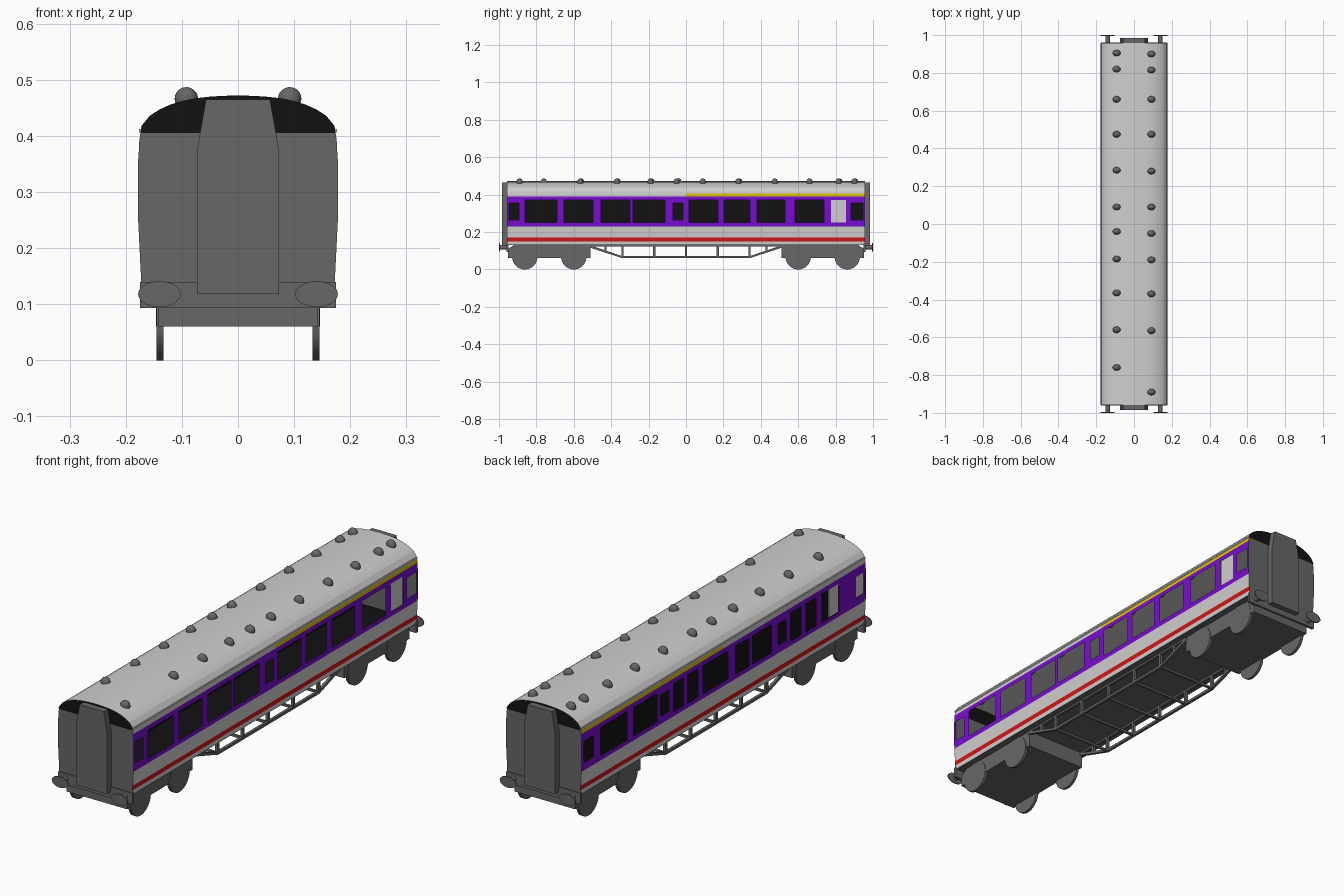
import bpy, bmesh, math
from mathutils import Matrix, Vector

if "Cube" in bpy.data.objects:
    bpy.data.objects.remove(bpy.data.objects["Cube"])

def mat(name, r, g, b):
    m = bpy.data.materials.new(name)
    m.diffuse_color = (r, g, b, 1)
    m.use_nodes = True
    m.node_tree.nodes["Principled BSDF"].inputs["Base Color"].default_value = m.diffuse_color
    return m

GREY = mat("frame grey", .135, .135, .135)
DOOR = mat("door grey", .37, .37, .37)
WHITE = mat("off white", .64, .62, .62)
PURPLE = mat("purple", .19, .004, .63)
RED = mat("red", .65, .008, .008)
YELLOW = mat("yellow", .72, .54, .002)
BLACK = mat("black", .006, .006, .007)

def finish(name, bm, mats, smooth=False):
    bmesh.ops.remove_doubles(bm, verts=bm.verts, dist=1e-5)
    bmesh.ops.recalc_face_normals(bm, faces=bm.faces)
    me = bpy.data.meshes.new(name)
    bm.to_mesh(me)
    bm.free()
    for m in mats:
        me.materials.append(m)
    ob = bpy.data.objects.new(name, me)
    bpy.context.collection.objects.link(ob)
    if smooth:
        bpy.ops.object.select_all(action='DESELECT')
        ob.select_set(True)
        bpy.context.view_layer.objects.active = ob
        bpy.ops.object.shade_smooth_by_angle(angle=math.radians(40))
    return ob

def box(bm, x0, x1, y0, y1, z0, z1):
    m = Matrix.Translation(((x0 + x1) / 2, (y0 + y1) / 2, (z0 + z1) / 2))
    bmesh.ops.create_cube(bm, size=1, matrix=m @ Matrix.Diagonal((x1 - x0, y1 - y0, z1 - z0, 1)))

def prism(bm, pts, offset):
    """Extrude a closed outline of 3D points by an offset."""
    f = bm.faces.new([bm.verts.new(p) for p in pts])
    r = bmesh.ops.extrude_face_region(bm, geom=[f], use_keep_orig=True)
    for v in r['geom']:
        if isinstance(v, bmesh.types.BMVert):
            v.co += Vector(offset)

def disc(bm, centre, r, depth, axis, seg=32, scale=(1, 1)):
    rot = Matrix.Rotation(math.pi / 2, 4, 'Y' if axis == 'X' else 'X')
    m = Matrix.Translation(centre) @ rot @ Matrix.Diagonal((scale[0], scale[1], 1, 1))
    bmesh.ops.create_cone(bm, cap_ends=True, segments=seg, radius1=r, radius2=r, depth=depth, matrix=m)

END = .957
LO, HI = (.25, .37), (.265, .355)     # tall and short window heights
right_windows = [(-.947, -.893, HI), (-.86, -.69, LO), (-.652, -.497, LO), (-.455, -.30, LO),
                 (-.283, -.112, LO), (-.07, -.016, HI), (.016, .171, LO), (.203, .342, LO),
                 (.38, .53, LO), (.583, .738, LO), (.775, .856, LO), (.882, .947, HI)]
left_windows = [(.876, .94, HI), (.65, .83, LO), (.45, .607, LO), (.37, .425, HI), (.27, .337, LO),
                (.175, .243, LO), (-.027, .14, LO), (-.17, -.08, LO), (-.32, -.195, LO),
                (-.418, -.364, HI), (-.52, -.45, LO), (-.62, -.553, LO), (-.775, -.66, LO),
                (-.944, -.89, HI)]

# half cross-section of the body: (half width, height)
side = [(.172, .133), (.173, .15), (.174, .17), (.177, .23), (.178, .25), (.178, .265),
        (.178, .355), (.177, .37), (.176, .39), (.174, .405)]
roof = [(.172, .418), (.157, .436), (.14, .447), (.12, .456), (.1, .462), (.077, .467),
        (.05, .47), (.023, .4715), (0, .472)]
profile = side + roof

# body shell with open windows and painted bands
bm = bmesh.new()
mats = [WHITE, RED, PURPLE, YELLOW, GREY, BLACK]
for s, wins in ((1, right_windows), (-1, left_windows)):
    cuts = sorted({-END, 0, END} | {w[0] for w in wins} | {w[1] for w in wins})
    for (xa, za), (xb, zb) in zip(profile, profile[1:]):
        z = (za + zb) / 2
        for ya, yb in zip(cuts, cuts[1:]):
            y = (ya + yb) / 2
            if any(a < y < b and h[0] < z < h[1] for a, b, h in wins):
                continue
            f = bm.faces.new([bm.verts.new(p) for p in
                              ((s * xa, ya, za), (s * xa, yb, za), (s * xb, yb, zb), (s * xb, ya, zb))])
            if .15 < z < .17:
                f.material_index = 1
            elif .23 < z < .39:
                f.material_index = 2
            elif .39 < z < .405 and y > 0:
                f.material_index = 3
# end walls: grey below the roof line, black above
for y in (-END, END):
    for pts, mi in ((side, 4), ([side[-1]] + roof, 5)):
        ring = pts + [(-x, z) for x, z in reversed(pts) if x]
        f = bm.faces.new([bm.verts.new((x, y, z)) for x, z in ring])
        f.material_index = mi
finish("body_shell", bm, mats)

# rain gutters
bm = bmesh.new()
for s in (-1, 1):
    box(bm, s * .173 - .003, s * .173 + .003, -END, END, .406, .412)
finish("gutters", bm, [WHITE])

# floor and dark interior
bm = bmesh.new()
box(bm, -.171, .171, -END, END, .13, .14)
finish("floor", bm, [GREY])
bm = bmesh.new()
box(bm, -.168, .168, -.95, .95, .142, .148)
box(bm, -.092, -.088, -.95, .95, .145, .455)
finish("interior_partition", bm, [BLACK])

# frosted washroom panes
bm = bmesh.new()
box(bm, .172, .176, .775, .856, .25, .37)
box(bm, -.176, -.172, -.775, -.71, .25, .37)
box(bm, -.176, -.172, -.944, -.89, .265, .355)
finish("frosted_panes", bm, [WHITE])

# gangway frames, doors, headstocks and buffers at both ends
frames, doors, heads, buffers = (bmesh.new() for _ in range(4))
outer = [(.073, .118), (.073, .375), (.057, .465)]
inner = [(.056, .135), (.056, .375), (.05, .398), (.037, .414), (.02, .421)]
for s in (-1, 1):
    # each frame is an arch: outline ring bridged to the door opening
    loops = []
    for pts, y in ((outer, END), (outer, .985), (inner, .985), (inner, .967)):
        ring = pts + [(-x, z) for x, z in reversed(pts)]
        vs = [frames.verts.new((x, s * y, z)) for x, z in ring]
        loops.append([frames.edges.new((vs[i - 1], vs[i])) for i in range(len(vs))])
    for a, b in zip(loops, loops[1:]):
        bmesh.ops.bridge_loops(frames, edges=a + b)
    prism(doors, [(x, s * .968, z) for x, z in inner + [(-x, z) for x, z in reversed(inner)]],
          (0, -s * .008, 0))
    box(heads, -.175, .175, s * .955 - .006, s * .955 + .006, .093, .14)
    for x in (-.14, .14):
        disc(buffers, (x, s * .975, .118), .012, .044, 'Y', 16)
        disc(buffers, (x, s * .9975, .118), .038, .005, 'Y', 32, (1, .61))
finish("gangway_frames", frames, [GREY])
finish("gangway_doors", doors, [DOOR])
finish("headstocks", heads, [GREY])
finish("buffers", buffers, [GREY], True)

# bogies and wheels
bog, wheels = bmesh.new(), bmesh.new()
outline = [(.952, .06), (.952, .11), (.92, .13), (.51, .13), (.51, .06)]
for s in (-1, 1):
    prism(bog, [(-.143, s * y, z) for y, z in outline], (.286, 0, 0))
    for y in (.6, .862):
        for x in (-.139, .139):
            disc(wheels, (x, s * y, .068), .068, .012, 'X', 32)
finish("bogies", bog, [GREY])
finish("wheels", wheels, [GREY], True)

# underframe trusses with posts and cross bars
bm = bmesh.new()
for x in (-.14, .14):
    box(bm, x - .006, x + .006, -.345, .345, .06, .071)
    box(bm, x - .006, x + .006, -.51, .51, .122, .132)
    for s in (-1, 1):
        prism(bm, [(x - .006, s * y, z) for y, z in ((.34, .06), (.34, .071), (.5, .125), (.52, .119))],
              (.012, 0, 0))
    for y, z in ((-.43, .095), (-.34, .065), (-.17, .065), (0, .065), (.17, .065), (.34, .065), (.43, .095)):
        box(bm, x - .006, x + .006, y - .006, y + .006, z, .132)
for y in (-.34, -.17, 0, .17, .34):
    box(bm, -.14, .14, y - .005, y + .005, .061, .07)
finish("truss_frame", bm, [GREY])

# roof ventilators
bm = bmesh.new()
left_y = [.905, .82, .66, .475, .285, .09, -.04, -.185, -.365, -.56, -.76]
right_y = [.9, .815, .66, .475, .28, .09, -.05, -.19, -.37, -.565, -.89]
for x, ys in ((-.092, left_y), (.092, right_y)):
    for y in ys:
        m = Matrix.Translation((x, y, .466)) @ Matrix.Diagonal((.021, .017, .021, 1))
        bmesh.ops.create_uvsphere(bm, u_segments=16, v_segments=10, radius=1, matrix=m)
finish("roof_ventilators", bm, [GREY], True)
